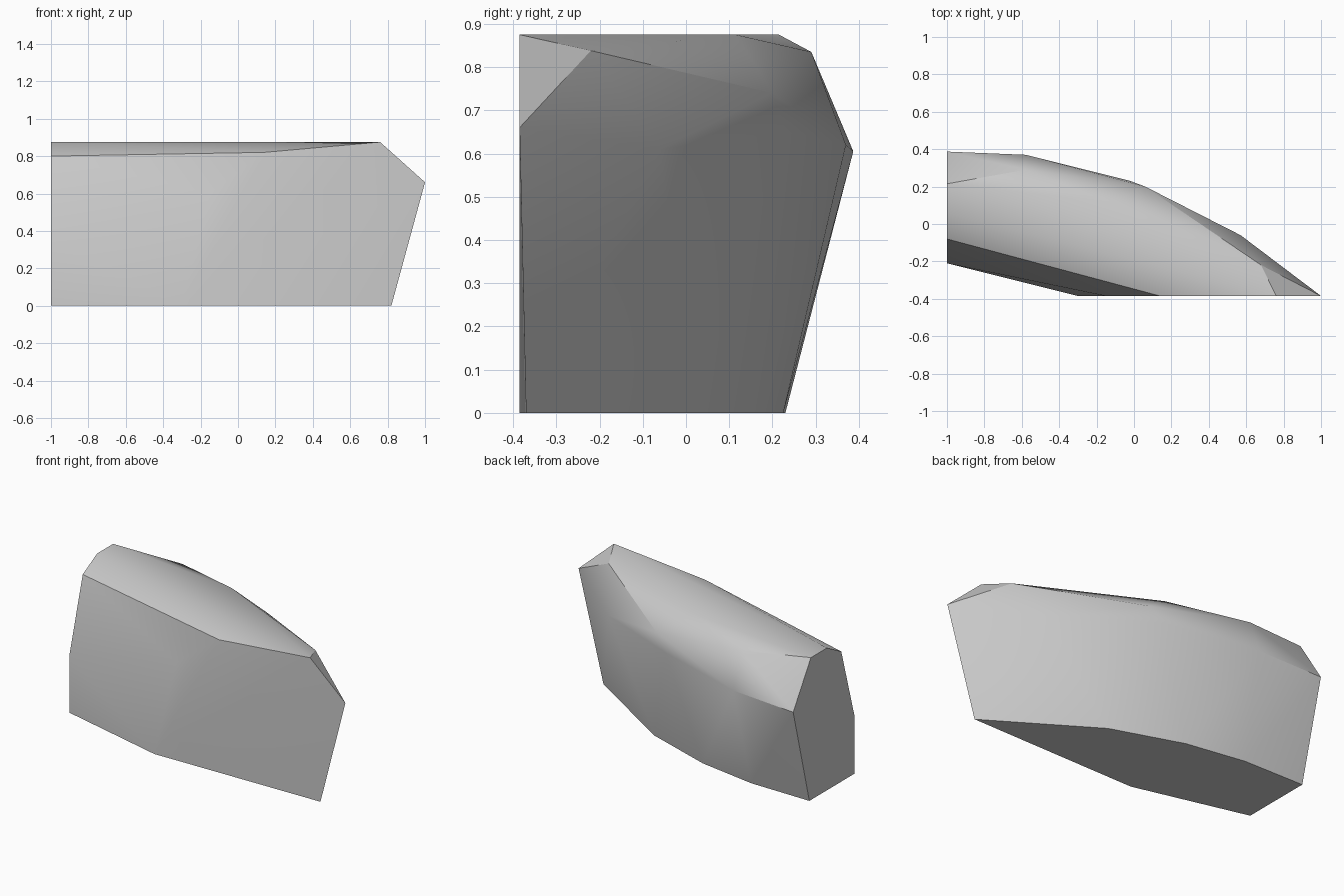
import bpy
import bmesh

cube = bpy.data.objects.get("Cube")
if cube:
    bpy.data.objects.remove(cube, do_unlink=True)

# Plain grey stone
stone = bpy.data.materials.new("grey_stone")
stone.use_nodes = True
colour = (0.6, 0.6, 0.6, 1)
stone.diffuse_color = colour
stone.node_tree.nodes["Principled BSDF"].inputs["Base Color"].default_value = colour

# Corners of the faceted slab, grouped by ring
base = [(x, y, 0) for x, y in (
    (-1, -.21), (-.3, -.385), (.82, -.37), (.2, .02),
    (-.23, .165), (-.6, .225), (-1, .23))]
middle = [(-1, -.21, .35), (-.15, -.385, .6), (1, -.385, .66), (.57, -.06, .61),
          (-.02, .23, .65), (-.58, .37, .62), (-1, .387, .605)]
shoulder = [(-1, -.08, .8), (.14, -.385, .82), (.68, -.22, .838),
            (.06, .2, .74), (-.58, .29, .835)]
crown = [(x, y, .875) for x, y in (
    (-1, .06), (-1, .215), (-.12, .115), (.76, -.385))]

# Wrap the rings in a convex skin
bm = bmesh.new()
for co in base + middle + shoulder + crown:
    bm.verts.new(co)
bmesh.ops.convex_hull(bm, input=bm.verts[:])
loose = [v for v in bm.verts if not v.link_faces]
bmesh.ops.delete(bm, geom=loose, context='VERTS')

# Merge the flat bottom, end cap and crown into single faces
bmesh.ops.dissolve_limit(bm, angle_limit=0.01, verts=bm.verts[:], edges=bm.edges[:])
bmesh.ops.recalc_face_normals(bm, faces=bm.faces[:])

mesh = bpy.data.meshes.new("rock_slab")
bm.to_mesh(mesh)
bm.free()
mesh.materials.append(stone)
rock = bpy.data.objects.new("rock_slab", mesh)
bpy.context.collection.objects.link(rock)

# Soft shading with hard creases
bpy.ops.object.select_all(action='DESELECT')
rock.select_set(True)
bpy.context.view_layer.objects.active = rock
bpy.ops.object.shade_smooth_by_angle(angle=0.5236)
